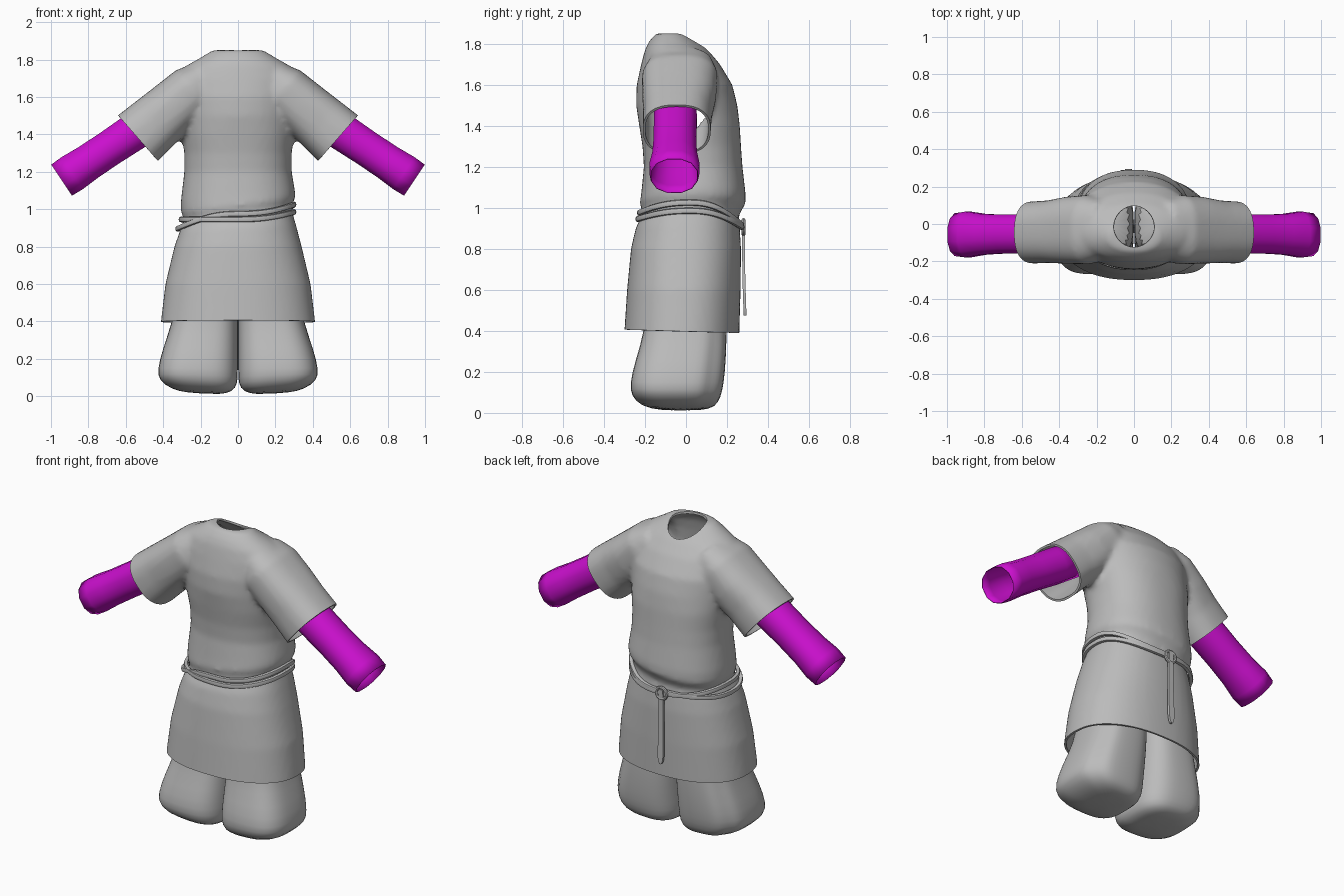
import bpy, bmesh, math
from mathutils import Vector

if "Cube" in bpy.data.objects:
    bpy.data.objects.remove(bpy.data.objects["Cube"])


def material(name, rgb):
    m = bpy.data.materials.new(name)
    m.diffuse_color = (*rgb, 1)
    m.use_nodes = True
    m.node_tree.nodes["Principled BSDF"].inputs["Base Color"].default_value = m.diffuse_color
    return m


GREY = material("grey cloth", (0.5, 0.5, 0.5))
PURPLE = material("purple sleeve", (0.6, 0.005, 0.62))


def oval(t, a, b, n=2.0):
    """Point on a superellipse with half sizes a and b."""
    c, s = math.cos(t), math.sin(t)
    return (a * math.copysign(abs(c) ** (2 / n), c),
            b * math.copysign(abs(s) ** (2 / n), s))


def angles(n):
    return [2 * math.pi * i / n for i in range(n)]


def loft(bm, rings, caps=True, loop=False):
    vs = [[bm.verts.new(p) for p in r] for r in rings]
    pairs = list(zip(vs, vs[1:])) + ([(vs[-1], vs[0])] if loop else [])
    for a, b in pairs:
        for i in range(len(a)):
            j = (i + 1) % len(a)
            bm.faces.new((a[i], a[j], b[j], b[i]))
    if caps and not loop:
        bm.faces.new(vs[0])
        bm.faces.new(vs[-1])


def finish(name, bm, mat, angle=40):
    bmesh.ops.recalc_face_normals(bm, faces=bm.faces)
    me = bpy.data.meshes.new(name)
    bm.to_mesh(me)
    bm.free()
    ob = bpy.data.objects.new(name, me)
    bpy.context.collection.objects.link(ob)
    me.materials.append(mat)
    smooth(ob, angle)
    return ob


def smooth(ob, angle=40):
    bpy.ops.object.select_all(action='DESELECT')
    ob.select_set(True)
    bpy.context.view_layer.objects.active = ob
    bpy.ops.object.shade_smooth_by_angle(angle=math.radians(angle))


def modify(ob, kind, **settings):
    bpy.context.view_layer.objects.active = ob
    m = ob.modifiers.new(kind, kind)
    for k, v in settings.items():
        setattr(m, k, v)
    bpy.ops.object.modifier_apply(modifier=m.name)


# Tunic body profile: height, half width, front y, back y
BODY = [(0.33, .418, -.305, .258), (0.40, .412, -.300, .260), (0.60, .388, -.287, .266),
        (0.80, .340, -.268, .268), (0.90, .310, -.245, .262), (0.96, .288, -.215, .255),
        (0.99, .290, -.215, .270), (1.02, .305, -.225, .290), (1.07, .305, -.218, .290),
        (1.20, .287, -.205, .275), (1.30, .287, -.212, .268), (1.40, .300, -.228, .262),
        (1.50, .318, -.243, .250), (1.60, .330, -.240, .225), (1.70, .325, -.218, .165),
        (1.77, .270, -.200, .105), (1.81, .200, -.180, .055), (1.85, .135, -.145, .000)]


def body_point(z, t, grow=0.0):
    for lo, hi in zip(BODY, BODY[1:]):
        if z <= hi[0]:
            break
    f = (z - lo[0]) / (hi[0] - lo[0])
    w, y0, y1 = [a + (b - a) * f for a, b in zip(lo[1:], hi[1:])]
    x, y = oval(t, w + grow, (y1 - y0) / 2 + grow, 2.3 if z < 1.5 else 2.1)
    return Vector((x, y + (y0 + y1) / 2, z))


def tilt(p):
    """Gathered cloth above the belt sits higher on the right."""
    p.z += 0.13 * p.x * math.exp(-((p.z - 1.0) / 0.1) ** 2)
    return p


# Tunic: body and short sleeves fused into one cloth
bm = bmesh.new()
loft(bm, [[tilt(body_point(r[0], t)) for t in angles(64)] for r in BODY])
AXIS, UP = Vector((.753, 0, -.658)), Vector((.658, 0, .753))
CUFF = Vector((.535, -.045, 1.38))
for s in (-1, 1):
    rings = []
    for d, h, w, dy in ((-.50, .10, .15, .02), (-.39, .140, .185, .015), (-.25, .147, .180, .012),
                        (-.12, .155, .168, .004), (0, .162, .166, 0), (.08, .165, .166, 0)):
        ring = []
        for t in angles(32):
            u, v = oval(t, h, w, 2.5)
            p = CUFF + AXIS * d + UP * u + Vector((0, v + dy, 0))
            ring.append((s * p.x, p.y, p.z))
        rings.append(ring)
    loft(bm, rings)
tunic = finish("tunic", bm, GREY)
modify(tunic, 'REMESH', mode='VOXEL', voxel_size=0.016)
modify(tunic, 'SMOOTH', factor=0.5, iterations=5)

# Open the hem and the cuffs
bm = bmesh.new()
bm.from_mesh(tunic.data)


def trim(co, no, test):
    faces = [f for f in bm.faces if test(f.calc_center_median())]
    geom = set(faces) | {e for f in faces for e in f.edges} | {v for f in faces for v in f.verts}
    bmesh.ops.bisect_plane(bm, geom=list(geom), plane_co=co, plane_no=no, clear_outer=True)


trim((0, 0, .397), (0, -.03, -1), lambda c: c.z < .6)
for s in (-1, 1):
    trim((s * CUFF.x, 0, CUFF.z), (s * AXIS.x, 0, AXIS.z),
         lambda c: s * c.x > .35 and c.z > 1.15)
bm.to_mesh(tunic.data)
bm.free()
modify(tunic, 'SOLIDIFY', thickness=0.012, offset=-1)

# Neck opening
bm = bmesh.new()
loft(bm, [[(x, y - .008, z) for x, y in (oval(t, k, k * 1.05) for t in angles(32))]
          for z, k in ((1.55, .098), (1.78, .100), (1.9, .118))])
cutter = finish("neck_cutter", bm, GREY)
modify(tunic, 'BOOLEAN', operation='DIFFERENCE', object=cutter, solver='EXACT')
bpy.data.objects.remove(cutter)
tunic.data.materials.clear()
tunic.data.materials.append(GREY)
smooth(tunic, 50)

# Arms: open tubes reaching up into the sleeves
for s, side in ((-1, "left"), (1, "right")):
    bm = bmesh.new()
    start, end = Vector((.38, -.05, 1.53)), Vector((.943, -.057, 1.155))
    d = (end - start).normalized()
    up = Vector((-d.z, 0, d.x))
    rings = []
    for f, h, w in ((0, .10, .105), (.3, .103, .108), (.55, .099, .107),
                    (.75, .100, .112), (.9, .106, .126), (1, .103, .118)):
        ring = []
        for t in angles(12):
            u, v = oval(t + .26, h, w, 2.2)
            p = start.lerp(end, f) + up * u + Vector((0, v, 0))
            ring.append((s * p.x, p.y, p.z))
        rings.append(ring)
    loft(bm, rings, caps=False)
    arm = finish(side + "_arm", bm, PURPLE, 60)
    modify(arm, 'SOLIDIFY', thickness=0.004, offset=-1)

# Baggy trouser legs: height, inner x, outer x, front y, back y
LEG = [(.90, .0, .26, -.18, .18), (.60, .0, .31, -.19, .195), (.40, .0, .35, -.20, .200),
       (.25, .0, .405, -.250, .195), (.14, .0, .432, -.275, .185), (.065, .0, .425, -.268, .170),
       (.020, .03, .36, -.225, .145), (.004, .10, .27, -.13, .08)]
for s, side in ((-1, "left"), (1, "right")):
    bm = bmesh.new()
    rings = []
    for z, x0, x1, y0, y1 in LEG:
        ring = []
        for t in angles(28):
            x, y = oval(t, (x1 - x0) / 2, (y1 - y0) / 2, 2.9)
            # soft fold on the outer back
            k = 1 - .07 * math.exp(-((t - .75) / .2) ** 2) * (z < .5)
            px = (x0 + x1) / 2 + x * k
            lift = .05 * px + .08 * max(0, -y - .1) if z < .1 else 0
            ring.append((s * px, (y0 + y1) / 2 + y * k, z + lift))
        rings.append(ring)
    loft(bm, rings)
    leg = finish(side + "_trouser_leg", bm, GREY, 80)
    modify(leg, 'SUBSURF', levels=1)

# Cord belt wrapped twice; heights at right, back, left and front
for name, hr, hb, hl, hf in (("belt_upper", 1.025, .915, .895, .975),
                             ("belt_lower", .985, .905, .945, .945)):
    bm = bmesh.new()
    rings = []
    for t in angles(64):
        c, n = math.cos(t), math.sin(t)
        z = c * c * (hr if c > 0 else hl) + n * n * (hb if n > 0 else hf)
        ring = []
        for a in angles(8):
            u, v = oval(a, .012, .015, 2.5)
            p = body_point(min(z, .96), t, .012 + u)
            p.z = z + v
            ring.append(p)
        rings.append(ring)
    loft(bm, rings, loop=True)
    finish(name, bm, GREY, 50)

# Belt ring and hanging strap on the back
bm = bmesh.new()
loft(bm, [[((.034 + .010 * math.cos(a)) * math.cos(t) - .03, .28 + .010 * math.sin(a),
            (.034 + .010 * math.cos(a)) * math.sin(t) + .905) for a in angles(8)]
          for t in angles(20)], loop=True)
finish("belt_ring", bm, GREY)
bm = bmesh.new()
loft(bm, [[(-.03 + w * sx, y + .007 * sy, z) for sx, sy in ((-1, -1), (1, -1), (1, 1), (-1, 1))]
          for z, w, y in ((.93, .014, .283), (.85, .015, .280), (.65, .017, .282),
                          (.53, .019, .286), (.495, .015, .287), (.475, .006, .287))])
finish("belt_strap", bm, GREY, 30)
